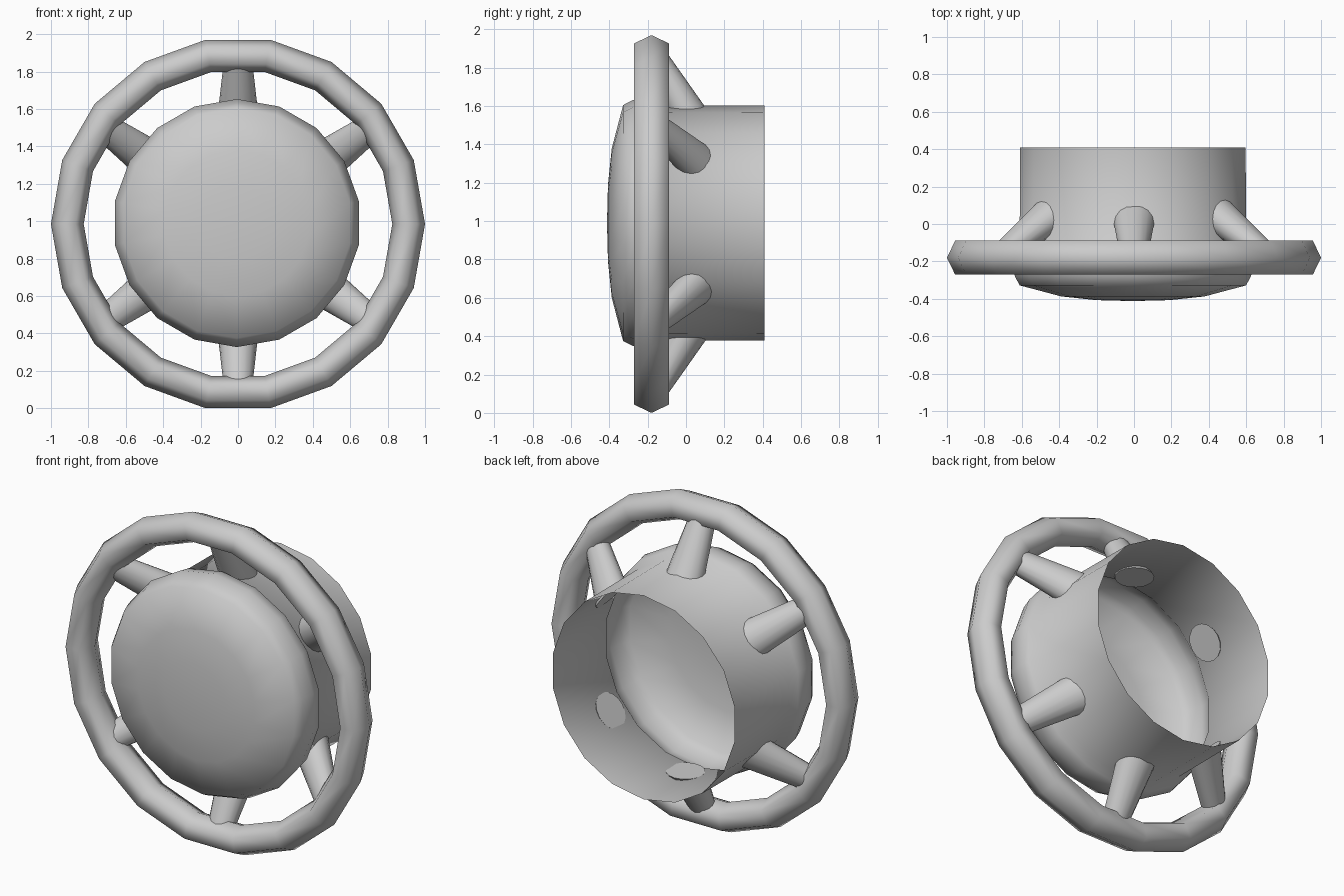
import bpy, bmesh, math
from mathutils import Vector

cube = bpy.data.objects.get("Cube")
if cube:
    bpy.data.objects.remove(cube, do_unlink=True)

grey = bpy.data.materials.new("plain grey")
grey.use_nodes = True
grey.diffuse_color = (0.6, 0.6, 0.6, 1)
grey.node_tree.nodes["Principled BSDF"].inputs["Base Color"].default_value = (0.6, 0.6, 0.6, 1)

SIDES = 18
CENTRE_Z = 0.985


def finish(name, bm, angle):
    bmesh.ops.remove_doubles(bm, verts=bm.verts, dist=0.0005)
    bmesh.ops.recalc_face_normals(bm, faces=bm.faces)
    mesh = bpy.data.meshes.new(name)
    bm.to_mesh(mesh)
    bm.free()
    mesh.materials.append(grey)
    obj = bpy.data.objects.new(name, mesh)
    bpy.context.collection.objects.link(obj)
    bpy.ops.object.select_all(action="DESELECT")
    obj.select_set(True)
    bpy.context.view_layer.objects.active = obj
    bpy.ops.object.shade_smooth_by_angle(angle=math.radians(angle))
    return obj


def skin(bm, loops, closed=False):
    """Join neighbouring loops of vertices with quads."""
    pairs = list(zip(loops, loops[1:]))
    if closed:
        pairs.append((loops[-1], loops[0]))
    for a, b in pairs:
        for i in range(len(a)):
            j = (i + 1) % len(a)
            bm.faces.new((a[i], a[j], b[j], b[i]))


def lathe(name, profile, centre, phase=0.0, closed=False, angle=60):
    """Turn a (radius, y) profile about the y axis."""
    bm = bmesh.new()
    loops = []
    for r, y in profile:
        loop = []
        for i in range(SIDES):
            a = phase + math.tau * i / SIDES
            loop.append(bm.verts.new((centre[0] + r * math.cos(a), y,
                                      centre[1] + r * math.sin(a))))
        loops.append(loop)
    skin(bm, loops, closed)
    return finish(name, bm, angle)


# Outer ring with a six-sided section
section = [(0.9125 + 0.0875 * math.cos(math.tau * k / 6),
            -0.18 + 0.105 * math.sin(math.tau * k / 6)) for k in range(6)]
lathe("outer_ring", section, (0, CENTRE_Z), closed=True, angle=80)

# Domed front, rounded rim and open sleeve in one shell
hub_profile = [(0, -0.412), (0.2, -0.407), (0.39, -0.387), (0.615, -0.328),
               (0.64, -0.28), (0.663, -0.21), (0.65, -0.14), (0.615, -0.1),
               (0.612, 0.41)]
lathe("hub_shell", hub_profile, (-0.006, 0.99), phase=math.pi / 2)


# Tapered spokes leaning forward from the sleeve to the ring
def spoke(name, degrees, base_y):
    a = math.radians(degrees)
    radial = Vector((math.cos(a), 0, math.sin(a)))
    across = Vector((-math.sin(a), 0, math.cos(a)))
    bm = bmesh.new()
    loops = []
    for r, y, size in ((0.592, base_y, 0.108), (0.88, -0.165, 0.075)):
        mid = radial * r + Vector((0, y, CENTRE_Z))
        loop = []
        for k in range(16):
            t = math.tau * k / 16
            loop.append(bm.verts.new(mid + across * size * math.cos(t)
                                     + Vector((0, size * math.sin(t), 0))))
        loops.append(loop)
    skin(bm, loops)
    for loop in loops:
        bm.faces.new(loop)
    finish(name, bm, 50)


for name, degrees, base_y in (("top_spoke", 90, 0.005),
                              ("bottom_spoke", 270, 0.005),
                              ("upper_left_spoke", 36, 0.03),
                              ("upper_right_spoke", 144, 0.03),
                              ("lower_right_spoke", 216, 0.03),
                              ("lower_left_spoke", 324, 0.03)):
    spoke(name, degrees, base_y)
